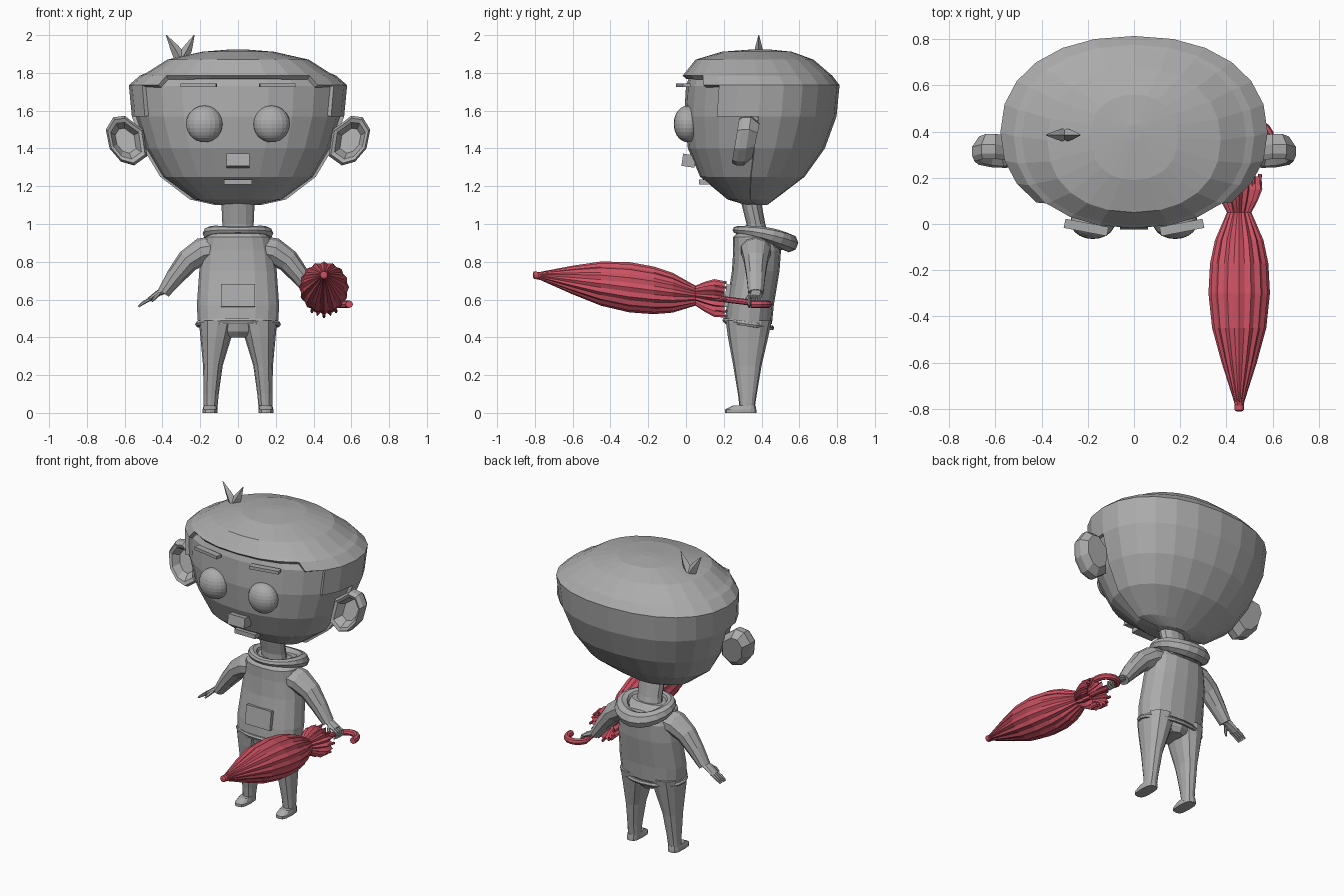
import bpy, bmesh, math
from mathutils import Vector, Matrix

if "Cube" in bpy.data.objects:
    bpy.data.objects.remove(bpy.data.objects["Cube"])

def material(name, rgb):
    m = bpy.data.materials.new(name)
    m.diffuse_color = (*rgb, 1)
    m.use_nodes = True
    m.node_tree.nodes["Principled BSDF"].inputs["Base Color"].default_value = m.diffuse_color
    return m

GREY = material("plain grey", (0.41, 0.41, 0.41))
RED = material("umbrella red", (0.61, 0.085, 0.125))

def finish(name, bm, mat=GREY):
    bmesh.ops.recalc_face_normals(bm, faces=bm.faces)
    me = bpy.data.meshes.new(name)
    bm.to_mesh(me)
    bm.free()
    me.materials.append(mat)
    ob = bpy.data.objects.new(name, me)
    bpy.context.collection.objects.link(ob)
    return ob

def loft(name, rings, mat=GREY, closed=False, keep=None):
    """Skin a list of equal-length point rings; keep() filters faces by centre."""
    bm = bmesh.new()
    vs = [[bm.verts.new(p) for p in r] for r in rings]
    n = len(vs[0])
    for i in range(len(vs) if closed else len(vs) - 1):
        a, b = vs[i], vs[(i + 1) % len(vs)]
        for k in range(n):
            j = (k + 1) % n
            bm.faces.new((a[k], a[j], b[j], b[k]))
    if not closed:
        bm.faces.new(vs[0])
        bm.faces.new(vs[-1])
    if keep:
        bm.faces.ensure_lookup_table()
        drop = [f for f in bm.faces if not keep(f.calc_center_median())]
        bmesh.ops.delete(bm, geom=drop, context='FACES')
    return finish(name, bm, mat)

def oval(z, cx, rx, yf, yb, n=16, power=2.0):
    """Horizontal superellipse between front yf and back yb."""
    cy, ry, pts = (yf + yb) / 2, (yb - yf) / 2, []
    for k in range(n):
        a = 2 * math.pi * k / n
        c, s = math.cos(a), math.sin(a)
        pts.append((cx + rx * math.copysign(abs(c) ** (2 / power), c),
                    cy + ry * math.copysign(abs(s) ** (2 / power), s), z))
    return pts

def tube(name, pts, radii, mat=GREY, n=10, closed=False, ref=(0, 1, 0)):
    """Sweep an ellipse; radii are (across, along ref)."""
    pts, ref, rings = [Vector(p) for p in pts], Vector(ref), []
    m = len(pts)
    for i, p in enumerate(pts):
        a = pts[(i - 1) % m] if closed else pts[max(i - 1, 0)]
        b = pts[(i + 1) % m] if closed else pts[min(i + 1, m - 1)]
        t = (b - a).normalized()
        side = t.cross(ref).normalized()
        up = side.cross(t)
        r = radii[i]
        rings.append([p + side * r[0] * math.cos(q) + up * r[1] * math.sin(q)
                      for q in (2 * math.pi * k / n for k in range(n))])
    return loft(name, rings, mat, closed)

def box(name, centre, size, rot=None):
    bm = bmesh.new()
    M = Matrix.Translation(centre) @ (rot or Matrix()) @ Matrix.Diagonal((*size, 1))
    bmesh.ops.create_cube(bm, size=1, matrix=M)
    return finish(name, bm)

def ball(name, centre, radii, u=20, v=14):
    bm = bmesh.new()
    M = Matrix.Translation(centre) @ Matrix.Diagonal((*radii, 1))
    bmesh.ops.create_uvsphere(bm, u_segments=u, v_segments=v, radius=1, matrix=M)
    return finish(name, bm)

# Head: skin inside, hair shell outside
skull = [(1.10, .09, .32, .42), (1.13, .23, .22, .45), (1.25, .395, .075, .61),
         (1.40, .485, .01, .72), (1.57, .54, -.01, .78), (1.73, .555, 0, .79),
         (1.79, .49, .02, .74), (1.86, .36, .07, .65), (1.90, .18, .2, .54)]
loft("head", [oval(z, 0, rx, f, b, 24, 2.2) for z, rx, f, b in skull])
shell = [(1.10, .12, .31, .43), (1.13, .255, .21, .47), (1.25, .412, .06, .628),
         (1.40, .502, -.01, .735), (1.57, .562, -.03, .797), (1.735, .578, -.02, .813),
         (1.785, .52, -.018, .775), (1.80, .485, -.005, .757), (1.87, .375, .05, .675),
         (1.912, .19, .19, .56), (1.925, .03, .36, .43)]
def hairline(c):
    if c.z > 1.785:
        return True
    if c.z > 1.74:
        return c.y > 0.12
    return c.y > (0.2 if c.z > 1.57 else 0.36)
hair = loft("hair", [oval(z, 0, rx, f, b, 24, 2.2) for z, rx, f, b in shell], keep=hairline)
mod = hair.modifiers.new("thickness", 'SOLIDIFY')
mod.thickness = 0.025
for i, (x0, x1, x2) in enumerate([(-.30, -.335, -.38), (-.30, -.265, -.232)]):
    tube("hair_tuft_%d" % i, [(x0, .385, 1.87), (x1, .385, 1.93), (x2, .385, 2.0)],
         [(.035, .03), (.024, .02), (.002, .002)], n=4)

# Face details
box("nose", (0, .015, 1.335), (.12, .07, .065), Matrix.Rotation(-.15, 4, 'X'))
box("mouth", (0, .10, 1.222), (.15, .06, .028))
ear_outline = [(.50, 1.50), (.55, 1.535), (.60, 1.573), (.66, 1.565), (.70, 1.50),
               (.68, 1.40), (.62, 1.33), (.55, 1.31), (.48, 1.36)]
for s, side in ((1, "left"), (-1, "right")):
    ball("eye_" + side, (s * .178, .008, 1.53), (.097, .073, .097))
    box("eyebrow_" + side, (s * .207, -.015, 1.735), (.19, .04, .02),
        Matrix.Rotation(s * .19, 4, 'Z'))
    rings = []
    for k, y in ((.5, .32), (.74, .27), (.9, .262), (1, .285), (1, .325), (.7, .37)):
        rings.append([(s * (.6 + (x - .6) * k), y + (z - 1.44) * .15,
                       1.44 + (z - 1.44) * k) for x, z in ear_outline])
    loft("ear_" + side, rings)

# Neck, jumper, hood and pocket
loft("neck", [oval(.93, 0, .085, .32, .44, 12), oval(1.0, 0, .083, .32, .42, 12),
              oval(1.16, 0, .09, .28, .39, 12)])
body = [(.47, .212, .205, .455), (.57, .218, .215, .465), (.75, .205, .243, .495),
        (.86, .188, .25, .503), (.93, .172, .25, .47), (.965, .12, .28, .44)]
loft("jumper", [oval(z, 0, rx, f, b, 16, 2.3) for z, rx, f, b in body])
angles = [2 * math.pi * k / 20 for k in range(20)]
tube("jumper_hem", [(.215 * math.sin(a), .33 - .125 * math.cos(a), .47 + .02 * math.cos(a))
                    for a in angles], [(.012, .014)] * 20, n=6, closed=True, ref=(0, 0, 1))
back = [(1 - math.cos(a)) / 2 for a in angles]
tube("hood", [(.15 * math.sin(a), .27 + .275 * w, .968 - .068 * w * w)
              for a, w in zip(angles, back)],
     [(.024 + .026 * w, .02 + .03 * w) for w in back], n=8, closed=True, ref=(0, 0, 1))
ball("hood_pouch", (0, .47, .895), (.13, .10, .035), 12, 6)
box("pocket", (0, .222, .62), (.18, .03, .12), Matrix.Rotation(-.14, 4, 'X'))

# Arms, legs and feet, mirrored
for s, side in ((1, "left"), (-1, "right")):
    tube("sleeve_" + side, [(s * .10, .37, .87), (s * .19, .37, .855), (s * .265, .37, .805),
                            (s * .33, .37, .725), (s * .395, .37, .635)],
         [(.07, .085), (.072, .08), (.062, .065), (.05, .052), (.033, .042)])
    leg = [(.49, .108, .1, .21, .455), (.40, .117, .082, .222, .435),
           (.25, .133, .052, .25, .40), (.10, .142, .04, .275, .375),
           (.015, .146, .036, .285, .362)]
    loft("leg_" + side, [oval(z, s * cx, rx, f, b, 12, 2.3) for z, cx, rx, f, b in leg])
    loft("foot_" + side, [oval(0, s * .148, .039, .207, .372, 12, 3),
                          oval(.018, s * .148, .039, .207, .372, 12, 3),
                          oval(.04, s * .148, .034, .25, .368, 12, 3)])
loft("trouser_seat", [oval(.40, 0, .05, .25, .42, 8, 3), oval(.43, 0, .09, .225, .44, 8, 3),
                      oval(.49, 0, .12, .215, .45, 8, 3)])

# Open right hand
tube("right_palm", [(-.385, .37, .65), (-.42, .37, .635), (-.47, .37, .60)],
     [(.02, .026), (.017, .034), (.012, .036)], n=8)
for i in range(4):
    y = .343 + i * .018
    tube("right_finger_%d" % i, [(-.46, y, .606), (-.50, y, .583), (-.527, y, .562)],
         [(.010, .008), (.009, .008), (.005, .005)], n=6)
tube("right_thumb", [(-.42, .345, .632), (-.44, .32, .61), (-.455, .31, .59)],
     [(.011, .011), (.010, .010), (.005, .005)], n=6, ref=(0, 0, 1))

# Left hand closed round the umbrella rod
tube("left_palm", [(.385, .37, .65), (.42, .37, .63), (.458, .365, .612)],
     [(.02, .026), (.018, .034), (.014, .036)], n=8)
for i in range(4):
    y = .335 + i * .018
    tube("left_finger_%d" % i, [(.45, y, .614), (.48, y, .602), (.485, y, .575), (.46, y, .56)],
         [(.010, .008), (.010, .008), (.009, .008), (.006, .006)], n=6)
tube("left_thumb", [(.42, .345, .628), (.43, .32, .60), (.45, .31, .575)],
     [(.011, .011), (.010, .010), (.006, .006)], n=6, ref=(0, 0, 1))

# Folded umbrella: pleated canopy lying along y
def axis_z(y):
    return .73 - .127 * (y + .81)

def pleats(y, r, fold, n=32):
    return [(.455 + r * (1 - fold * (k % 2)) * math.cos(2 * math.pi * k / n), y,
             axis_z(y) + r * (1 - fold * (k % 2)) * math.sin(2 * math.pi * k / n))
            for k in range(n)]
canopy = [(-.81, .012, 0), (-.805, .02, 0), (-.785, .02, 0), (-.77, .022, .1),
          (-.60, .076, .1), (-.45, .117, .08), (-.30, .133, .07), (-.17, .126, .08),
          (-.07, .105, .1), (.05, .053, .15), (.10, .08, .2), (.15, .10, .22),
          (.205, .096, .28), (.18, .075, .25), (.08, .03, .1)]
loft("umbrella_canopy", [pleats(*c) for c in canopy], RED)
rod = [(.455, y, axis_z(y)) for y in (0, .2, .34)]
for k in range(1, 9):
    a = math.pi * (1 - k / 8)
    rod.append((.522 + .067 * math.cos(a), .365 + .07 * math.sin(a), .575))
rod.append((.589, .345, .575))
tube("umbrella_handle", rod, [(.016, .016)] * 3 + [(.02, .02)] * 9, RED, n=8, ref=(0, 0, 1))
for k in range(8):
    a = 2 * math.pi * k / 8
    c, q = math.cos(a), math.sin(a)
    tube("umbrella_rib_%d" % k, [(.455 + .088 * c, .15, axis_z(.15) + .088 * q),
                                 (.455 + .09 * c, .215, axis_z(.215) + .09 * q)],
         [(.008, .008)] * 2, RED, n=6, ref=(0, 0, 1))
